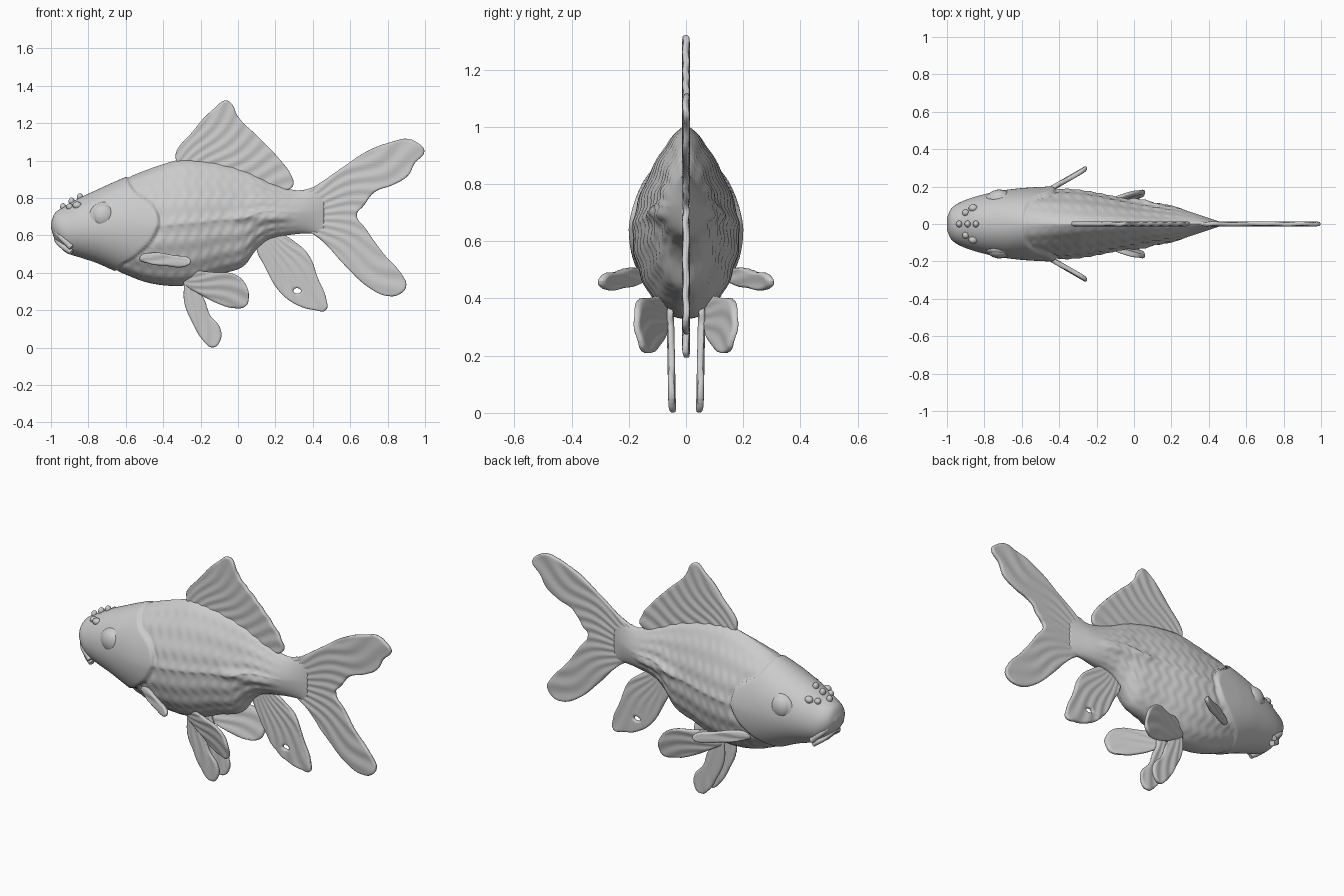
import bpy, bmesh, math
from mathutils import Vector

if "Cube" in bpy.data.objects:
    bpy.data.objects.remove(bpy.data.objects["Cube"])


def curve_at(xs, ys, x):
    """Smooth interpolation through a few stations (cubic Hermite)."""
    x = min(max(x, xs[0]), xs[-1])
    i = max(k for k in range(len(xs) - 1) if xs[k] <= x)
    slope = lambda k: ((ys[min(k + 1, len(ys) - 1)] - ys[max(k - 1, 0)])
                       / (xs[min(k + 1, len(xs) - 1)] - xs[max(k - 1, 0)]))
    h = xs[i + 1] - xs[i]
    t = (x - xs[i]) / h
    return ((2*t**3 - 3*t**2 + 1) * ys[i] + (t**3 - 2*t**2 + t) * h * slope(i)
            + (3*t**2 - 2*t**3) * ys[i + 1] + (t**3 - t**2) * h * slope(i + 1))


def step(a, b, x):
    t = min(max((x - a) / (b - a), 0), 1)
    return t * t * (3 - 2 * t)


def add_object(name, data):
    ob = bpy.data.objects.new(name, data)
    bpy.context.collection.objects.link(ob)
    return ob


def activate(ob):
    bpy.ops.object.select_all(action='DESELECT')
    ob.select_set(True)
    bpy.context.view_layer.objects.active = ob


def mirror_y(ob):
    m = ob.modifiers.new("mirror", 'MIRROR')
    m.use_axis = (False, True, False)


# Body stations: x, top, bottom, half width
BODY = [(-1.0, .665, .64, .03), (-.985, .71, .59, .07), (-.96, .735, .55, .098),
        (-.92, .757, .508, .12), (-.85, .797, .485, .142), (-.75, .84, .455, .16),
        (-.6, .905, .39, .178), (-.5, .945, .352, .184), (-.4, .98, .333, .187),
        (-.3, 1.005, .33, .182), (-.2, 1.0, .35, .166), (-.1, .985, .39, .145),
        (.03, .95, .435, .117), (.1, .92, .525, .103), (.17, .885, .58, .09),
        (.3, .842, .605, .064), (.4, .85, .61, .032), (.46, .86, .60, .012)]
BX, BT, BB, BW = zip(*BODY)
# Rear edge of the head and gill cover: z, x
GZ, GX = zip((.33, -.74), (.44, -.63), (.49, -.55), (.575, -.465), (.68, -.425),
             (.77, -.465), (.83, -.55), (.9, -.595), (1.0, -.6))


def relief(x, z, a):
    """Gill cover step, scale rows and tail-root ridge."""
    edge = curve_at(GZ, GX, z)
    head = 1 - step(edge - .006, edge + .012, x)
    d = .014 * head * step(-.95, -.65, x)
    d -= .006 * math.exp(-((x - edge - .015) / .012) ** 2)
    flank = (1 - head) * (1 - step(.1, .35, x)) * abs(math.cos(a)) ** .5
    d += flank * (.0028 * math.sin(a * 17) + .0018 * math.sin(x * 105 + 1.5 * math.sin(a * 17)))
    d += .016 * math.exp(-((z - .70) / .028) ** 2) * step(-.06, .02, x) * (1 - step(.2, .32, x))
    return d


def build_body(rings=190, segs=112):
    bm = bmesh.new()
    loops = []
    for i in range(rings):
        x = -1 + 1.46 * (i / (rings - 1)) ** 1.25
        top, bot, w = (curve_at(BX, c, x) for c in (BT, BB, BW))
        mid = bot + .48 * (top - bot)
        loop = []
        for j in range(segs):
            a = 2 * math.pi * j / segs
            c, s = math.cos(a), math.sin(a)
            e = 2 - .6 * step(-.75, -.3, x) if s > 0 else 2.0
            y = math.copysign(w * abs(c) ** (2 / e), c)
            z = mid + (top - mid if s > 0 else mid - bot) * math.copysign(abs(s) ** (2 / e), s)
            aa = math.atan2(s, abs(c))
            d = relief(x, z, aa)
            loop.append(bm.verts.new((x, y + d * c, z + d * s * .5)))
        loops.append(loop)
    for p, q in zip(loops, loops[1:]):
        for j in range(segs):
            k = (j + 1) % segs
            bm.faces.new((p[j], p[k], q[k], q[j]))
    bm.faces.new(loops[0])
    bm.faces.new(loops[-1])
    bmesh.ops.recalc_face_normals(bm, faces=bm.faces)
    me = bpy.data.meshes.new("body")
    bm.to_mesh(me)
    bm.free()
    me.shade_smooth()
    return add_object("body", me)


def fin(name, outline, half, root, rays, lean=lambda x, z: 0, hole=None, pair=False):
    """Rounded slab from an x-z outline, rippled with rays fanning from root."""
    cu = bpy.data.curves.new(name, 'CURVE')
    cu.dimensions, cu.fill_mode, cu.resolution_u = '2D', 'BOTH', 6
    cu.bevel_depth, cu.bevel_resolution = .006, 2
    cu.extrude, cu.offset = half - .006, -.006
    for pts in [outline] + ([hole] if hole else []):
        sp = cu.splines.new('BEZIER')
        sp.bezier_points.add(len(pts) - 1)
        sp.use_cyclic_u = True
        for bp, (x, z) in zip(sp.bezier_points, pts):
            bp.co = (x, z, 0)
            bp.handle_left_type = bp.handle_right_type = 'AUTO'
    ob = add_object(name, cu)
    activate(ob)
    bpy.ops.object.convert(target='MESH')
    ob = bpy.context.view_layer.objects.active
    bm = bmesh.new()
    bm.from_mesh(ob.data)
    bmesh.ops.remove_doubles(bm, verts=bm.verts, dist=1e-5)
    bm.to_mesh(ob.data)
    bm.free()
    rm = ob.modifiers.new("even_mesh", 'REMESH')
    rm.mode, rm.voxel_size = 'VOXEL', .007
    bpy.ops.object.modifier_apply(modifier=rm.name)
    for v in ob.data.vertices:
        x, z, t = v.co
        ang = math.atan2(z - root[1], x - root[0])
        r = math.hypot(z - root[1], x - root[0])
        wave = .0022 * math.sin(ang * rays + 2 * math.sin(r * 14)) * step(.05, .2, r)
        v.co = (x, lean(x, z) + t + wave, z)
    bm = bmesh.new()
    bm.from_mesh(ob.data)
    bmesh.ops.recalc_face_normals(bm, faces=bm.faces)
    bm.to_mesh(ob.data)
    bm.free()
    ob.data.shade_smooth()
    if pair:
        mirror_y(ob)


def blob(name, centre, radii, pair=False):
    bm = bmesh.new()
    bmesh.ops.create_uvsphere(bm, u_segments=28, v_segments=18, radius=1)
    for v in bm.verts:
        v.co = Vector(c + r * k for c, r, k in zip(centre, radii, v.co))
    me = bpy.data.meshes.new(name)
    bm.to_mesh(me)
    bm.free()
    me.shade_smooth()
    ob = add_object(name, me)
    if pair:
        mirror_y(ob)


def lip(name, half_path, radius):
    pts = half_path + [(x, -y, z) for x, y, z in reversed(half_path[:-1])]
    cu = bpy.data.curves.new(name, 'CURVE')
    cu.dimensions, cu.bevel_depth, cu.use_fill_caps = '3D', radius, True
    sp = cu.splines.new('BEZIER')
    sp.bezier_points.add(len(pts) - 1)
    for bp, p in zip(sp.bezier_points, pts):
        bp.co = p
        bp.handle_left_type = bp.handle_right_type = 'AUTO'
    activate(add_object(name, cu))
    bpy.ops.object.convert(target='MESH')
    bpy.context.view_layer.objects.active.data.shade_smooth()


build_body()

# Single fins on the centre plane
fin("dorsal_fin", [(-.33, .99), (-.23, 1.17), (-.12, 1.285), (-.065, 1.322), (-.035, 1.305),
                   (0, 1.235), (.11, 1.125), (.22, 1.01), (.285, .92), (.295, .865),
                   (.25, .84), (.1, .86), (-.2, .95)], .011, (-.5, .75), 60)
fin("tail_fin", [(.33, .82), (.41, .862), (.54, .95), (.7, 1.055), (.84, 1.105), (.9, 1.117),
                 (.96, 1.095), (.997, 1.05), (.945, .985), (.91, .92), (.83, .87), (.73, .83),
                 (.67, .755), (.635, .71), (.68, .64), (.78, .5), (.88, .385), (.9, .33),
                 (.865, .285), (.8, .275), (.7, .32), (.57, .44), (.465, .555), (.395, .61),
                 (.33, .64)], .011, (.25, .73), 42)
fin("anal_fin", [(.1, .54), (.145, .43), (.225, .295), (.32, .225), (.41, .2), (.47, .2),
                 (.472, .26), (.43, .365), (.375, .5), (.305, .565), (.225, .61), (.14, .61)],
    .011, (.1, .7), 45, hole=[(.295, .3), (.315, .318), (.338, .298), (.315, .29)])

# Paired fins
fin("pectoral_fin", [(-.53, .48), (-.47, .506), (-.335, .492), (-.265, .48), (-.252, .458),
                     (-.28, .434), (-.39, .437), (-.48, .45)], .014, (-.65, .48), 30,
    lean=lambda x, z: .155 + (x + .5) * .58, pair=True)
fin("rear_pelvic_fin", [(-.27, .39), (-.12, .402), (-.015, .39), (.04, .34), (.058, .265),
                        (.04, .22), (-.015, .21), (-.12, .24), (-.23, .3), (-.29, .34)],
    .012, (-.4, .36), 35, lean=lambda x, z: .05 + (x + .27) * .375 + (z - .3) * .207, pair=True)
fin("front_pelvic_fin", [(-.28, .36), (-.29, .31), (-.285, .23), (-.245, .135), (-.185, .035),
                         (-.135, 0), (-.095, .035), (-.095, .105), (-.15, .175), (-.175, .245),
                         (-.205, .31), (-.21, .36)], .011, (-.26, .48), 40,
    lean=lambda x, z: .048 + z * .02, pair=True)

# Head details
blob("eye", (-.72, .142, .705), (.062, .042, .064), True)
blob("eye_socket", (-.715, .135, .69), (.085, .038, .088), True)
blob("nostril_flap", (-.86, .085, .76), (.024, .02, .02), True)
blob("nostril_lobe", (-.9, .06, .752), (.018, .018, .018), True)
for n, (x, z) in enumerate([(-.935, .752), (-.89, .782), (-.845, .805)]):
    blob(f"snout_bump_{n + 1}", (x, 0, z), (.016, .018, .02))
lip("upper_lip", [(-.89, .105, .535), (-.95, .083, .595), (-.983, 0, .64)], .016)
lip("lower_lip", [(-.89, .09, .51), (-.94, .066, .545), (-.968, 0, .578)], .016)
